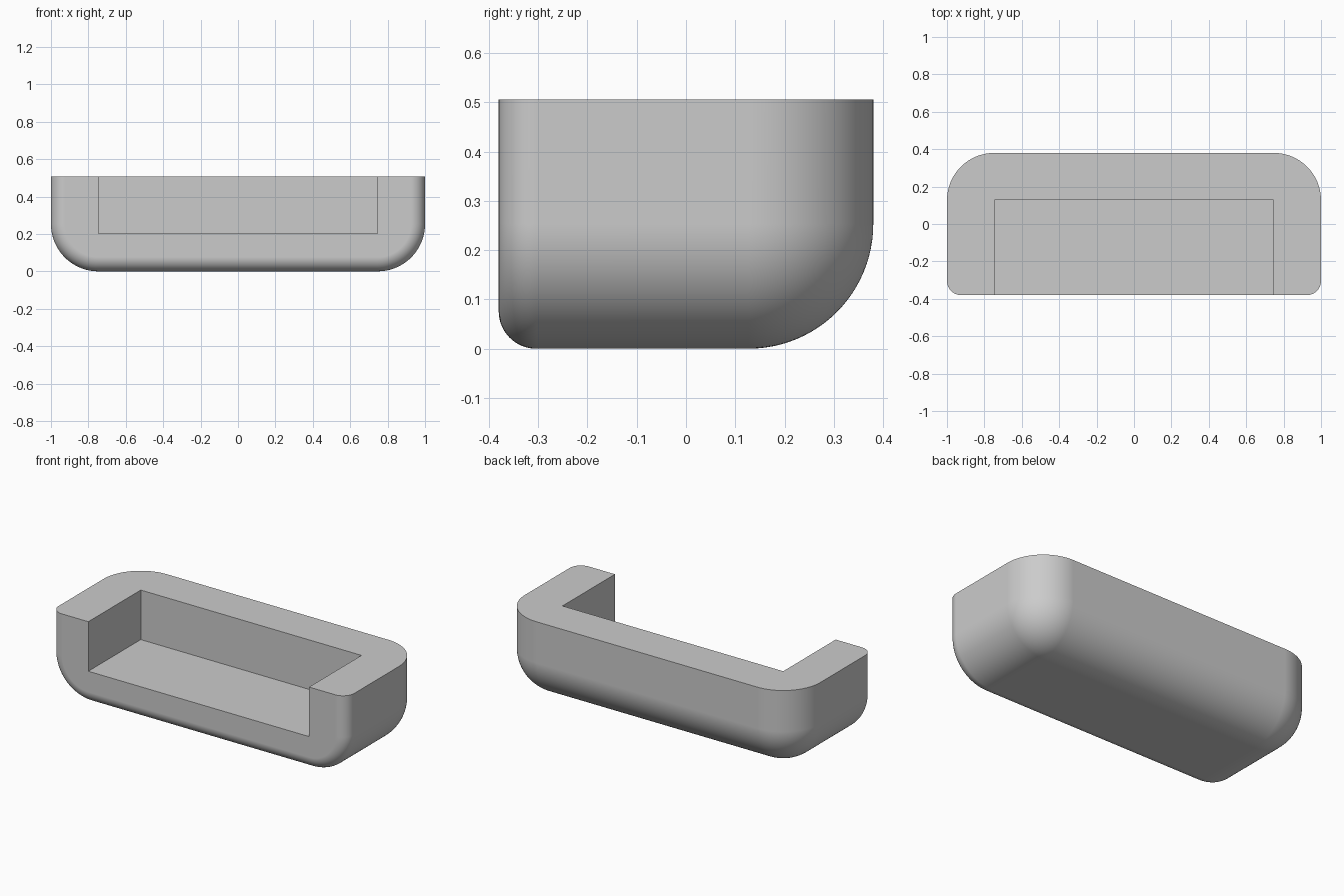
import bpy, bmesh
from math import sin, cos, pi, radians

default = bpy.data.objects.get("Cube")
if default:
    bpy.data.objects.remove(default, do_unlink=True)

HALF_W, HALF_D, HEIGHT = 1.0, 0.38, 0.506
BIG_R, SMALL_R, WALL, FLOOR = 0.253, 0.076, 0.253, 0.203
STEPS = 24
ARC = [pi / 2 * i / STEPS for i in range(STEPS + 1)]

grey = bpy.data.materials.new("plain grey")
grey.use_nodes = True
grey.diffuse_color = (0.6, 0.6, 0.6, 1)
grey.node_tree.nodes["Principled BSDF"].inputs["Base Color"].default_value = (0.6, 0.6, 0.6, 1)


def make_object(name, bm):
    bmesh.ops.recalc_face_normals(bm, faces=bm.faces)
    mesh = bpy.data.meshes.new(name)
    bm.to_mesh(mesh)
    bm.free()
    mesh.materials.append(grey)
    obj = bpy.data.objects.new(name, mesh)
    bpy.context.collection.objects.link(obj)
    return obj


def section(bm, y, inset):
    """U-shaped outline with rounded lower corners, shrunk by inset."""
    r = max(BIG_R - inset, 0)
    cx, cz = HALF_W - BIG_R, BIG_R
    right = [(cx + r * sin(a), cz - r * cos(a)) for a in ARC] + [(cx + r, HEIGHT)]
    left = [(-x, z) for x, z in reversed(right)]
    return [bm.verts.new((x, y, z)) for x, z in right + left]


# Tray body: sections lofted from the small front round to the large back round
stations = [(-HALF_D + SMALL_R * (1 - sin(a)), SMALL_R * (1 - cos(a))) for a in reversed(ARC)]
stations += [(HALF_D - BIG_R * (1 - sin(a)), BIG_R * (1 - cos(a))) for a in ARC]
bm = bmesh.new()
rings = [section(bm, y, inset) for y, inset in stations]
for a, b in zip(rings, rings[1:]):
    for i in range(len(a)):
        j = (i + 1) % len(a)
        bm.faces.new((a[i], a[j], b[j], b[i]))
bm.faces.new(rings[0])
bm.faces.new(rings[-1])
bmesh.ops.remove_doubles(bm, verts=bm.verts, dist=0.00005)
bmesh.ops.dissolve_limit(bm, angle_limit=radians(0.05), verts=bm.verts, edges=bm.edges)
body = make_object("tray_body", bm)

# Recess, open at the top and the front
bm = bmesh.new()
bmesh.ops.create_cube(bm, size=1)
front, back = -HALF_D - 0.2, HALF_D - WALL
for v in bm.verts:
    v.co.x *= 2 * (HALF_W - WALL)
    v.co.y = back if v.co.y > 0 else front
    v.co.z = HEIGHT + 0.2 if v.co.z > 0 else FLOOR
cutter = make_object("recess_cutter", bm)
cutter.hide_render = True

cut = body.modifiers.new("recess", 'BOOLEAN')
cut.operation = 'DIFFERENCE'
cut.solver = 'EXACT'
cut.object = cutter
bpy.ops.object.select_all(action='DESELECT')
body.select_set(True)
bpy.context.view_layer.objects.active = body
bpy.ops.object.modifier_apply(modifier=cut.name)
bpy.data.objects.remove(cutter, do_unlink=True)

# Smooth rounds with crisp rims and clean flat faces
bpy.ops.object.shade_smooth_by_angle(angle=radians(30))
weighted = body.modifiers.new("clean_normals", 'WEIGHTED_NORMAL')
weighted.keep_sharp = True
